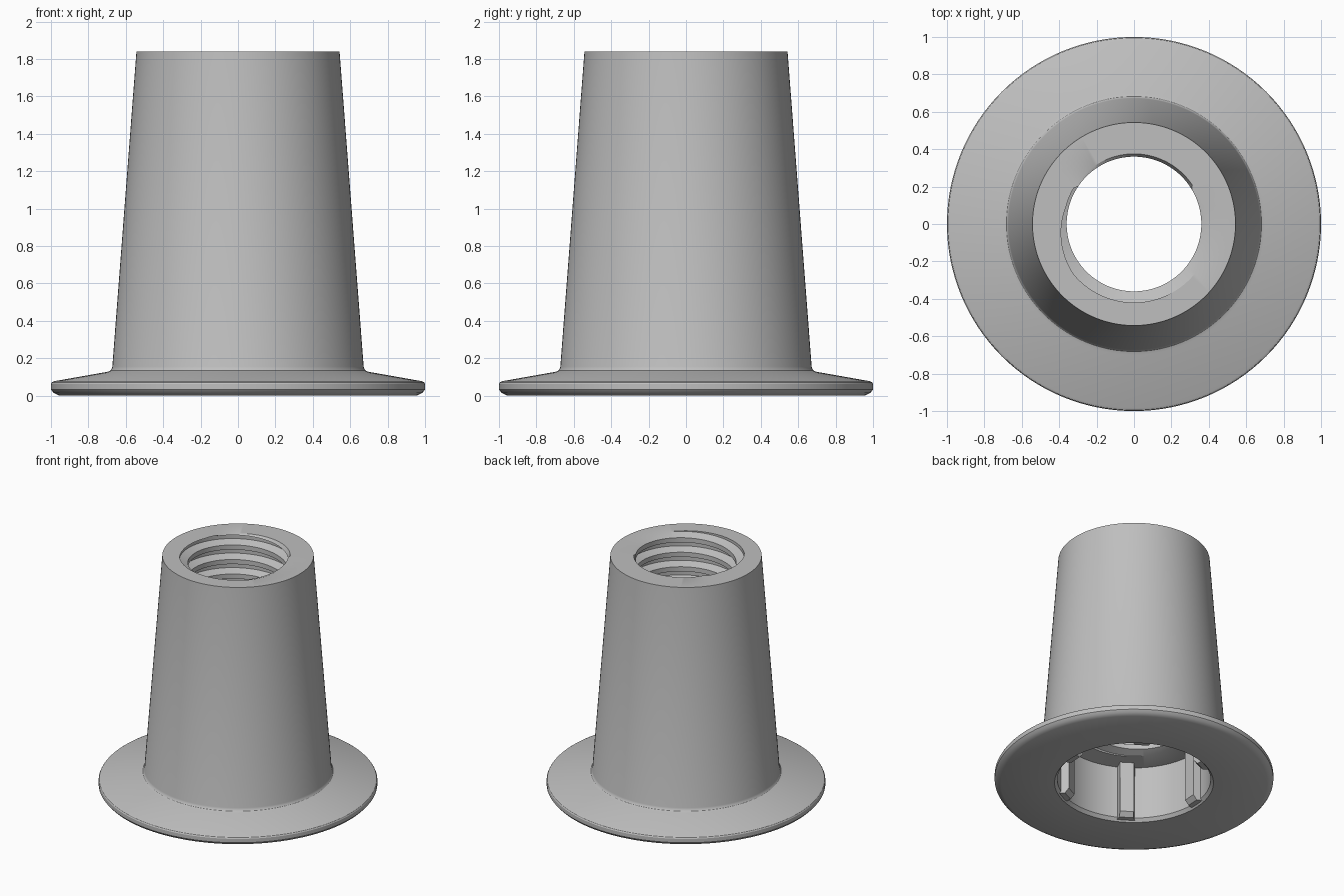
import bpy, bmesh, math
from math import pi, cos, sin

if "Cube" in bpy.data.objects:
    bpy.data.objects.remove(bpy.data.objects["Cube"], do_unlink=True)

grey = bpy.data.materials.new("plain grey")
grey.use_nodes = True
COLOUR = (0.52, 0.52, 0.52, 1)
grey.diffuse_color = COLOUR
grey.node_tree.nodes["Principled BSDF"].inputs["Base Color"].default_value = COLOUR

SIDES = 128
TOP, SHELF = 1.84, 0.46
PITCH = 0.115
MINOR, MAJOR = 0.36, 0.42
RIB_ANGLE = math.radians(56)


def finish(bm, name):
    """Turn a bmesh into a smooth-shaded object with sharp edges kept."""
    bmesh.ops.remove_doubles(bm, verts=bm.verts, dist=1e-5)
    bmesh.ops.dissolve_degenerate(bm, edges=bm.edges, dist=1e-6)
    bmesh.ops.recalc_face_normals(bm, faces=bm.faces)
    mesh = bpy.data.meshes.new(name)
    bm.to_mesh(mesh)
    bm.free()
    mesh.materials.append(grey)
    obj = bpy.data.objects.new(name, mesh)
    bpy.context.collection.objects.link(obj)
    bpy.ops.object.select_all(action="DESELECT")
    obj.select_set(True)
    bpy.context.view_layer.objects.active = obj
    bpy.ops.object.shade_smooth_by_angle(angle=math.radians(28))
    return obj


# Thread: trapezoidal groove whose radius depends on the helix phase
def thread_radius(angle, z):
    phase = ((z - TOP) / PITCH - (angle + pi / 2) / (2 * pi)) % 1
    off_centre = min(phase, 1 - phase)
    depth = min(1, max(0, (0.34 - off_centre) / 0.2))
    r = MINOR + (MAJOR - MINOR) * depth
    return max(r, 0.375) if z >= TOP else r


def thread_column(angle):
    """Profile points down the bore at one angle, clamped to the bore ends."""
    turns = math.ceil((TOP - SHELF) / PITCH) + 2
    shift = (angle + pi / 2) / (2 * pi)
    points = []
    for turn in range(2, -turns - 1, -1):
        for phase in (0.34, 0.14, -0.14, -0.34):
            z = TOP + PITCH * (turn + phase + shift - 1)
            z = min(TOP, max(SHELF, z))
            points.append((thread_radius(angle, z), z))
    return [(thread_radius(angle, TOP), TOP)] + points + [(thread_radius(angle, SHELF), SHELF)]


# Body: flange, tapered sleeve, threaded bore and wide lower socket
outside = [(0.57, 0), (0.955, 0), (0.985, 0.014), (1, 0.032), (1, 0.062),
           (0.995, 0.071), (0.983, 0.077), (0.70, 0.127), (0.683, 0.133),
           (0.676, 0.142), (0.672, 0.155), (0.543, TOP)]
socket = [(0.55, 0.44), (0.55, 0.025), (0.57, 0)]

bm = bmesh.new()
previous = None
for i in range(SIDES + 1):
    a = 2 * pi * i / SIDES
    column = [bm.verts.new((r * cos(a), r * sin(a), z))
              for r, z in outside + thread_column(a) + socket]
    if previous:
        for k in range(len(column) - 1):
            bm.faces.new((previous[k], column[k], column[k + 1], previous[k + 1]))
    previous = column
finish(bm, "threaded_sleeve")

# Ribs: six upright strips inside the socket, chamfered at the foot
rib_profile = [(0.56, 0.012), (0.52, 0.012), (0.49, 0.045), (0.49, 0.45), (0.56, 0.45)]
for n in range(6):
    a = RIB_ANGLE + n * pi / 3
    bm = bmesh.new()
    ends = []
    for side in (-1, 1):
        ring = []
        for r, z in rib_profile:
            t = side * (0.05 if r < 0.55 else 0.066)
            ring.append(bm.verts.new((r * cos(a) - t * sin(a), r * sin(a) + t * cos(a), z)))
        bm.faces.new(ring)
        ends.append(ring)
    for k in range(len(rib_profile)):
        m = (k + 1) % len(rib_profile)
        bm.faces.new((ends[0][k], ends[0][m], ends[1][m], ends[1][k]))
    finish(bm, f"socket_rib_{n + 1}")
